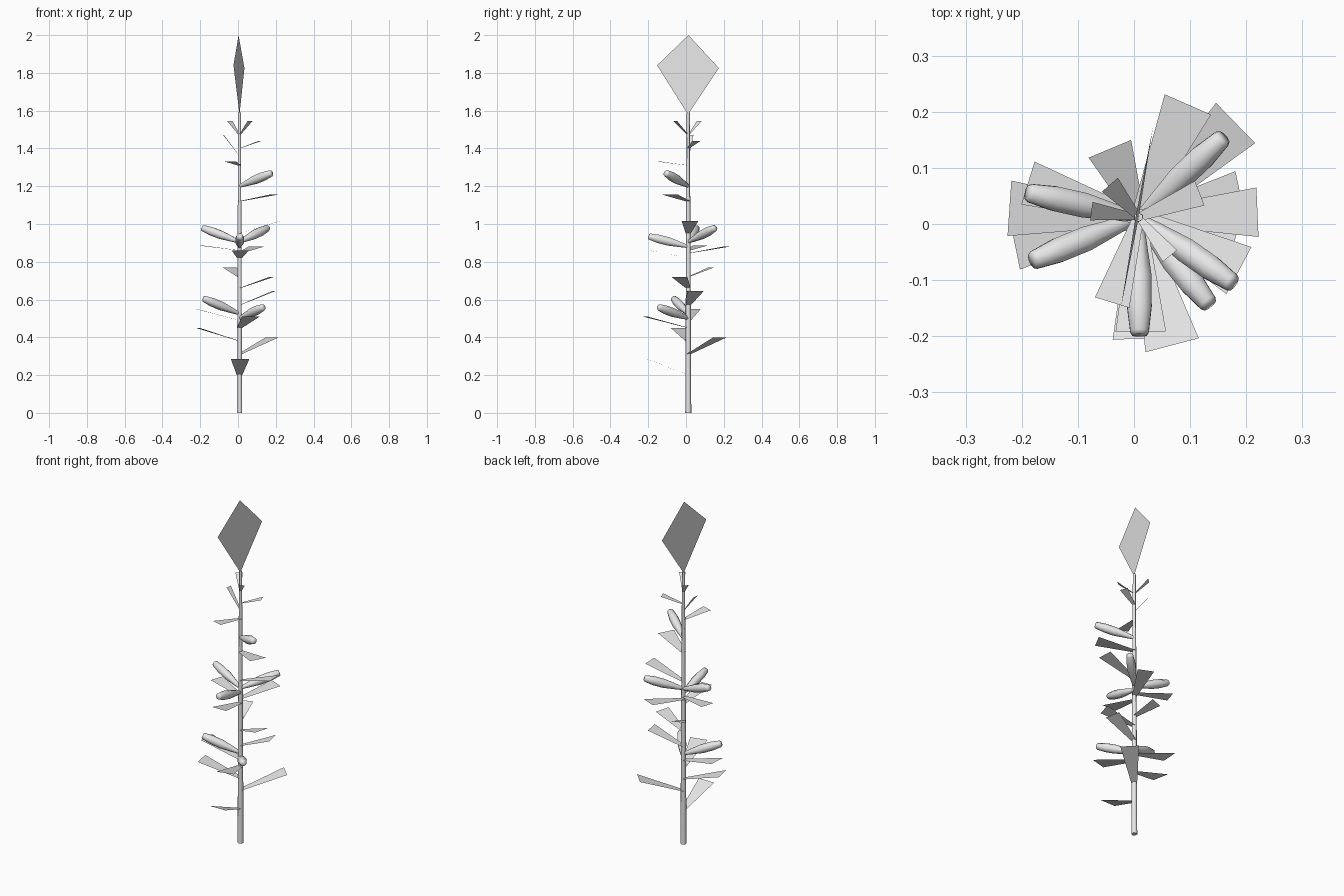
import bpy, bmesh
from mathutils import Vector

if "Cube" in bpy.data.objects:
    bpy.data.objects.remove(bpy.data.objects["Cube"])

AX, AY = 0.008, 0.012          # stalk axis
grey = bpy.data.materials.new("plain_grey")
grey.diffuse_color = (0.8, 0.8, 0.8, 1)
grey.use_nodes = True
grey.node_tree.nodes["Principled BSDF"].inputs["Base Color"].default_value = grey.diffuse_color


def finish(bm, name, smooth=False):
    me = bpy.data.meshes.new(name)
    bm.to_mesh(me)
    bm.free()
    me.materials.append(grey)
    ob = bpy.data.objects.new(name, me)
    bpy.context.collection.objects.link(ob)
    if smooth:
        bpy.ops.object.select_all(action='DESELECT')
        ob.select_set(True)
        bpy.context.view_layer.objects.active = ob
        bpy.ops.object.shade_smooth_by_angle(angle=1.1)
    return ob


def tube(name, start, end, profile, sides):
    """Lathe a (fraction, radius) profile along start -> end."""
    import math
    start, end = Vector(start), Vector(end)
    rot = (end - start).to_track_quat('Z', 'Y')
    bm = bmesh.new()
    rings = []
    for t, r in profile:
        c = start.lerp(end, t)
        rings.append([bm.verts.new(c + rot @ Vector((r * math.cos(a), r * math.sin(a), 0)))
                      for a in (2 * math.pi * (i + 0.5) / sides for i in range(sides))])
    for a, b in zip(rings, rings[1:]):
        for i in range(sides):
            j = (i + 1) % sides
            bm.faces.new((a[i], a[j], b[j], b[i]))
    bm.faces.new(rings[0][::-1])
    bm.faces.new(rings[-1])
    return finish(bm, name, True)


def quad(name, pts):
    bm = bmesh.new()
    bm.faces.new([bm.verts.new(p) for p in pts])
    return finish(bm, name)


# Stalk
tube("stalk", (AX, AY, 0), (AX, AY, 1.59), [(0, 0.016), (0.5, 0.0125), (1, 0.008)], 6)

# Leaves: tip x, tip y, tip width, root z, tip z
leaves = [
    (.011, -.205, .098, .20, .285), (.181, .180, .100, .31, .40),
    (-.213, -.033, .098, .38, .45), (.068, -.216, .098, .45, .51),
    (-.222, .028, .099, .49, .55), (.190, .050, .090, .57, .645),
    (.178, -.035, .088, .66, .72), (-.043, .134, .082, .72, .77),
    (.012, -.192, .090, .82, .86), (.096, .213, .090, .845, .88),
    (-.189, .073, .080, .86, .885), (.220, .021, .088, .95, 1.015),
    (.187, -.083, .095, 1.12, 1.155), (-.039, -.140, .064, 1.31, 1.33),
    (.117, .055, .047, 1.40, 1.44), (-.076, .023, .033, 1.36, 1.47),
    (.064, -.057, .033, 1.47, 1.545), (-.043, .070, .038, 1.47, 1.545),
]
for x, y, w, z0, z1 in leaves:
    root, tip = Vector((AX, AY, z0)), Vector((x, y, z1))
    side = Vector((AY - y, x - AX, 0)).normalized() * w / 2
    quad("leaf", [root - side * 0.3, tip - side, tip + side, root + side * 0.3])

# Ears: tip x, tip y, root z, tip z
husk = [(0, .008), (.2, .015), (.5, .024), (.75, .024), (.97, .018), (1, .014)]
for x, y, z0, z1 in [(.135, -.145, .50, .56), (-.182, -.066, .525, .605),
                     (.010, -.198, .88, .935), (-.190, .056, .905, .98),
                     (.160, .155, .905, .98), (.178, -.107, 1.20, 1.27)]:
    tube("ear", (AX, AY, z0), (x, y, z1), husk, 8)

# Diamond tassel blade at the top
quad("tassel", [(AX, .01, 1.58), (.034, .174, 1.825), (.003, .013, 2.0), (-.024, -.153, 1.84)])
